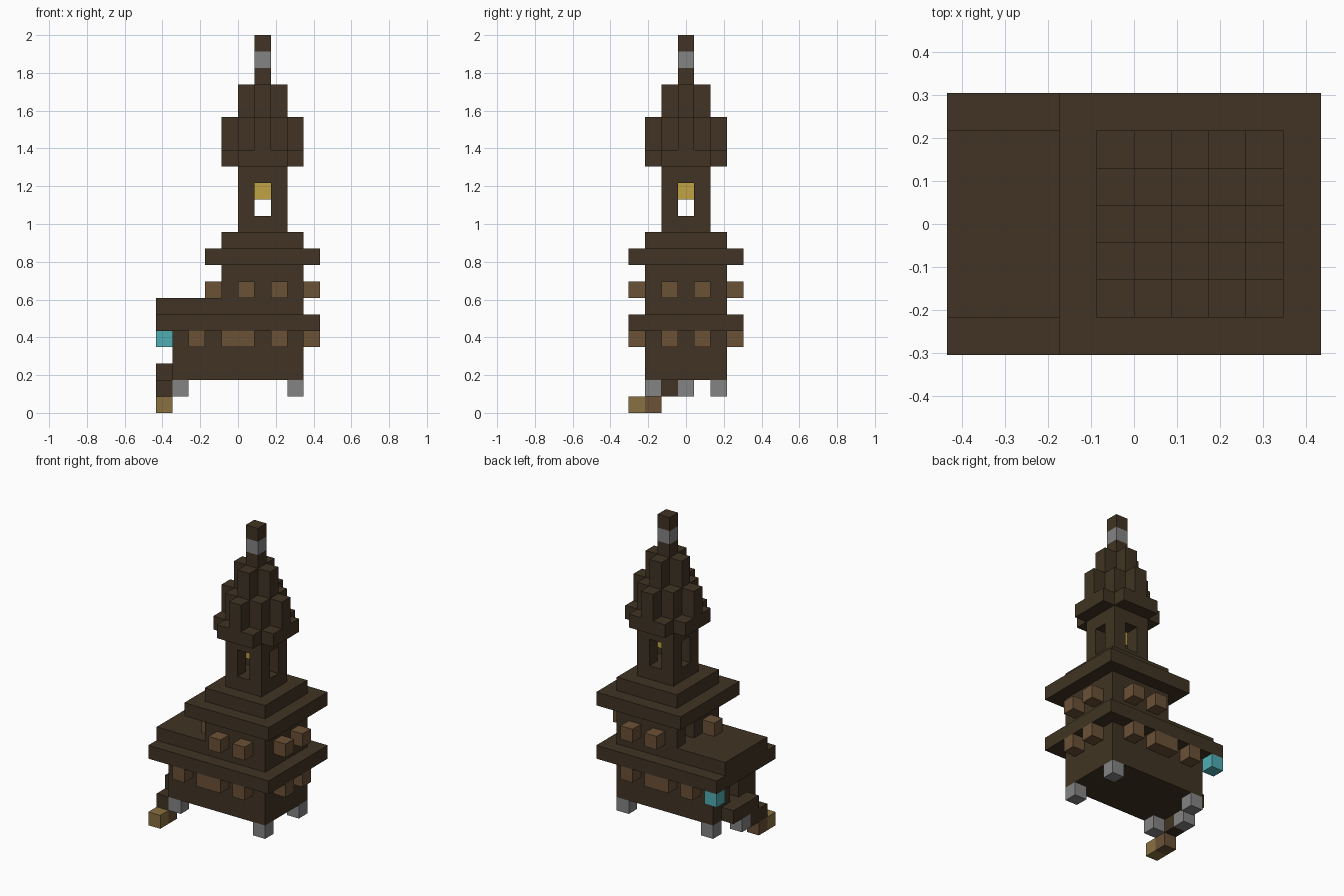
import bpy
import bmesh
from mathutils import Matrix, Vector

cube = bpy.data.objects.get("Cube")
if cube:
    bpy.data.objects.remove(cube, do_unlink=True)

U = 2 / 23                      # edge of one block
ORIGIN = Vector((-5, -3.5, 0))  # block grid corner, in blocks


def material(name, color):
    mat = bpy.data.materials.new(name)
    mat.use_nodes = True
    rgba = (*color, 1)
    mat.diffuse_color = rgba
    mat.node_tree.nodes["Principled BSDF"].inputs["Base Color"].default_value = rgba
    return mat


DARK = material("dark_wood", (0.052, 0.034, 0.017))
BROWN = material("brown_wood", (0.145, 0.082, 0.037))
TAN = material("tan_wood", (0.246, 0.162, 0.052))
GREY = material("grey_stone", (0.23, 0.23, 0.23))
GOLD = material("gold_lamp", (0.53, 0.37, 0.055))
CYAN = material("cyan_lamp", (0.08, 0.42, 0.45))


def block(name, mat, xs, ys, zs):
    """Box over inclusive block ranges; a single number means one block."""
    spans = [s if isinstance(s, tuple) else (s, s) for s in (xs, ys, zs)]
    low = (Vector([s[0] for s in spans]) + ORIGIN) * U
    high = (Vector([s[1] + 1 for s in spans]) + ORIGIN) * U
    bm = bmesh.new()
    bmesh.ops.create_cube(bm, size=1, matrix=Matrix.LocRotScale(
        (low + high) / 2, None, high - low))
    mesh = bpy.data.meshes.new(name)
    bm.to_mesh(mesh)
    bm.free()
    mesh.materials.append(mat)
    obj = bpy.data.objects.new(name, mesh)
    bpy.context.collection.objects.link(obj)
    return obj


def cut(obj, xs, ys, zs):
    """Cut an opening out of a part and discard the cutter."""
    cutter = block("cutter", DARK, xs, ys, zs)
    cutter.hide_render = True
    mod = obj.modifiers.new("opening", 'BOOLEAN')
    mod.operation = 'DIFFERENCE'
    mod.solver = 'EXACT'
    mod.object = cutter
    graph = bpy.context.evaluated_depsgraph_get()
    mesh = bpy.data.meshes.new_from_object(obj.evaluated_get(graph))
    obj.modifiers.clear()
    obj.data = mesh
    bpy.data.objects.remove(cutter, do_unlink=True)


# Lower hall with a doorway at its right end
hall = block("lower_hall", DARK, (1, 8), (1, 5), (2, 4))
cut(hall, (0, 1), 3, (3, 4))

# Roofs and upper hall
block("lower_eaves", DARK, (0, 9), (0, 6), 5)
block("lower_roof", DARK, (0, 8), (1, 5), 6)
upper = block("upper_hall", DARK, (4, 8), (1, 5), (7, 8))
cut(upper, (3, 4), 4, (7, 8))
block("upper_eaves", DARK, (3, 9), (0, 6), 9)
block("upper_roof", DARK, (4, 8), (1, 5), 10)

# Stone feet
for x in (1, 8):
    for y in (1, 5):
        block("foot", GREY, x, y, 1)
block("porch_foot", GREY, 0, 3, 1)

# Porch and stairs
block("porch", DARK, 0, (2, 4), 2)
block("upper_step", DARK, 0, (1, 2), 1)
block("stair_base", BROWN, 0, 1, 0)
block("bottom_step", TAN, 0, 0, 0)

# Beam ends below the eaves
for y in (0, 6):
    for x in (2, (4, 5), 7):
        block("lower_beam_end", BROWN, x, y, 4)
    for x in (5, 7):
        block("upper_beam_end", BROWN, x, y, 7)
for y in (2, 4):
    for z in (4, 7):
        block("side_beam_end", BROWN, 9, y, z)
block("terrace_beam_end", BROWN, 3, 2, 7)

# Lamp hanging from the eaves corner
block("hanging_lamp", CYAN, 0, 6, 4)

# Bell tower with crossing openings and a lamp inside
tower = block("tower", DARK, (5, 7), (2, 4), (11, 14))
cut(tower, (4, 8), 3, (12, 13))
cut(tower, 6, (1, 5), (12, 13))
block("tower_lamp", GOLD, 6, 3, 13)

# Stepped spire: column top depends on distance from the axis
TOPS = {(0, 0): 20, (0, 1): 19, (1, 1): 17, (0, 2): 17, (1, 2): 15}
for dx in range(-2, 3):
    for dy in range(-2, 3):
        key = tuple(sorted((abs(dx), abs(dy))))
        if key in TOPS:
            block("spire_column", DARK, 6 + dx, 3 + dy, (15, TOPS[key]))
block("finial_band", GREY, 6, 3, 21)
block("finial_tip", DARK, 6, 3, 22)
